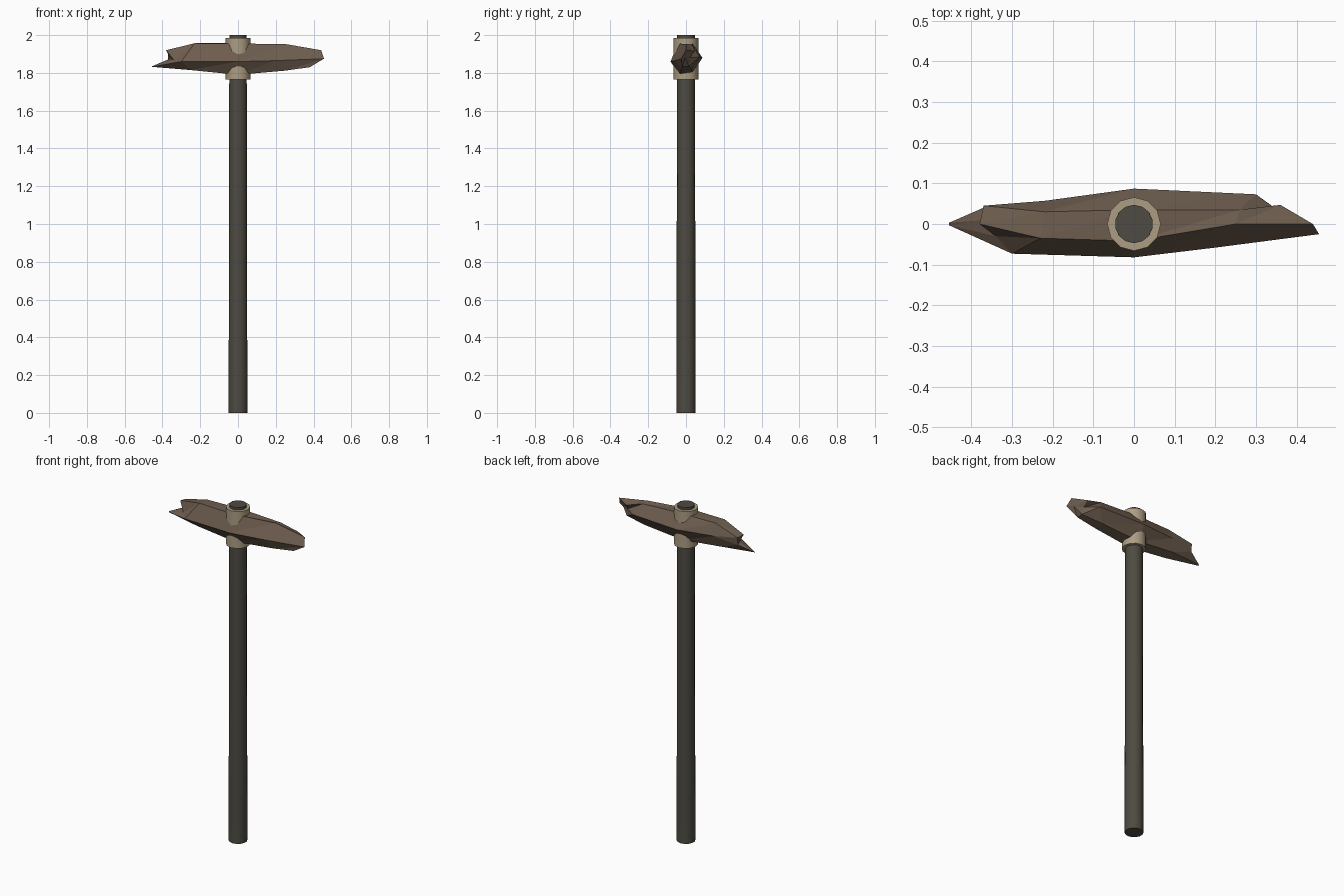
import bpy
import bmesh
import math

cube = bpy.data.objects.get("Cube")
if cube:
    bpy.data.objects.remove(cube, do_unlink=True)


def make_material(name, colour):
    mat = bpy.data.materials.new(name)
    mat.use_nodes = True
    mat.diffuse_color = (*colour, 1)
    mat.node_tree.nodes["Principled BSDF"].inputs["Base Color"].default_value = (*colour, 1)
    return mat


wood = make_material("dark wood", (0.075, 0.07, 0.053))
binding = make_material("pale binding", (0.42, 0.34, 0.23))
stone = make_material("brown stone", (0.155, 0.11, 0.077))


def finish(name, bm, mat, smooth=False):
    """Turn a bmesh into a named, coloured object."""
    bmesh.ops.recalc_face_normals(bm, faces=bm.faces[:])
    mesh = bpy.data.meshes.new(name)
    bm.to_mesh(mesh)
    bm.free()
    mesh.materials.append(mat)
    obj = bpy.data.objects.new(name, mesh)
    bpy.context.collection.objects.link(obj)
    if smooth:
        bpy.ops.object.select_all(action="DESELECT")
        obj.select_set(True)
        bpy.context.view_layer.objects.active = obj
        bpy.ops.object.shade_smooth_by_angle(angle=math.radians(40))
    return obj


def post(name, bottom, top, r_bottom, r_top, sides, mat):
    """Upright tapered cylinder between two heights."""
    bm = bmesh.new()
    bmesh.ops.create_cone(bm, cap_ends=True, segments=sides, radius1=r_bottom,
                          radius2=r_top, depth=top - bottom)
    bmesh.ops.translate(bm, verts=bm.verts[:], vec=(0, 0, (bottom + top) / 2))
    return finish(name, bm, mat, smooth=True)


# Handle and the collar that holds the head
post("handle", 0, 2, 0.051, 0.047, 14, wood)
post("collar", 1.765, 1.985, 0.066, 0.066, 12, binding)

# Chipped head: rings run top front, top back, back, bottom back, bottom front, front
rings = [
    [(-.38, 0, 1.92), (-.37, .045, 1.915), (-.37, .04, 1.87),
     (-.455, .003, 1.835), (-.455, -.003, 1.832), (-.34, -.03, 1.87)],
    [(-.23, -.035, 1.957), (-.22, .03, 1.955), (-.22, .057, 1.89),
     (-.25, .03, 1.825), (-.25, -.03, 1.815), (-.3, -.073, 1.86)],
    [(0, -.042, 1.955), (0, .035, 1.957), (0, .087, 1.88),
     (0, .035, 1.8), (0, -.035, 1.79), (0, -.082, 1.86)],
    [(.25, 0, 1.953), (.26, .035, 1.945), (.3, .073, 1.885),
     (.25, .03, 1.82), (.25, -.025, 1.812), (.2, -.058, 1.865)],
    [(.44, 0, 1.92), (.36, .047, 1.915), (.37, .02, 1.88),
     (.38, .015, 1.835), (.38, -.02, 1.83), (.455, -.025, 1.875)],
]
notches = [(-.36, .01, 1.875), (.42, -.005, 1.88)]

bm = bmesh.new()
loops = [[bm.verts.new(p) for p in ring] for ring in rings]
count = len(loops[0])
for a, b in zip(loops, loops[1:]):
    for i in range(count):
        j = (i + 1) % count
        bm.faces.new((a[i], a[j], b[j]))
        bm.faces.new((a[i], b[j], b[i]))

# Broken ends, fanned around a sunken point
for loop, centre in zip((loops[0], loops[-1]), notches):
    hub = bm.verts.new(centre)
    for i in range(count):
        bm.faces.new((loop[i], loop[(i + 1) % count], hub))
finish("stone_head", bm, stone)
